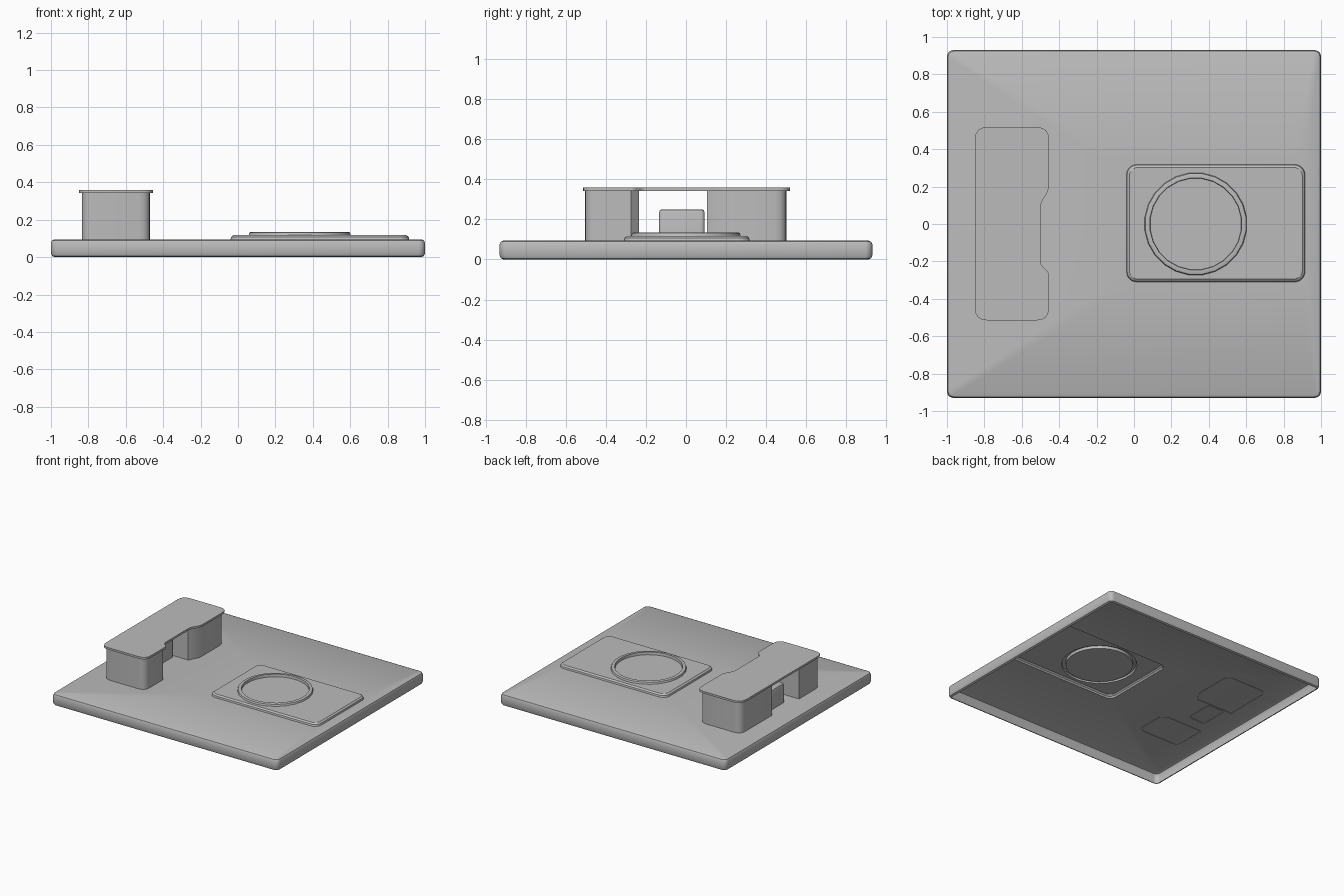
import bpy, bmesh, math
from mathutils import Vector

if "Cube" in bpy.data.objects:
    bpy.data.objects.remove(bpy.data.objects["Cube"])

grey = bpy.data.materials.new("mid_grey")
grey.diffuse_color = (0.5, 0.5, 0.5, 1)
grey.use_nodes = True
grey.node_tree.nodes["Principled BSDF"].inputs["Base Color"].default_value = grey.diffuse_color


def rounded_rect(x0, x1, y0, y1, r, z):
    """24-point counter-clockwise loop, starting at the +x +y corner."""
    centres = [(x1 - r, y1 - r), (x0 + r, y1 - r), (x0 + r, y0 + r), (x1 - r, y0 + r)]
    return [(cx + r * math.cos(math.radians(90 * i + 18 * k)),
             cy + r * math.sin(math.radians(90 * i + 18 * k)), z)
            for i, (cx, cy) in enumerate(centres) for k in range(6)]


def circle(cx, cy, r, z):
    return [(cx + r * math.cos(math.radians(15 * k + 7.5)),
             cy + r * math.sin(math.radians(15 * k + 7.5)), z) for k in range(24)]


def fillet(corners, steps=4):
    """Round the corners (x, y, radius) of a counter-clockwise outline."""
    out = []
    for i, (x, y, r) in enumerate(corners):
        p = Vector((x, y))
        if r == 0:
            out.append(p)
            continue
        a = p + (Vector(corners[i - 1][:2]) - p).normalized() * r
        b = p + (Vector(corners[(i + 1) % len(corners)][:2]) - p).normalized() * r
        for k in range(steps + 1):
            t = k / steps
            out.append(a * (1 - t) ** 2 + p * 2 * t * (1 - t) + b * t * t)
    return out


def loft(name, loops, cap_top=True, cap_bottom=False):
    bm = bmesh.new()
    rows = [[bm.verts.new(p) for p in loop] for loop in loops]
    n = len(rows[0])
    for a, b in zip(rows, rows[1:]):
        for i in range(n):
            j = (i + 1) % n
            bm.faces.new((a[i], a[j], b[j], b[i]))
    if cap_top:
        bm.faces.new(rows[-1])
    if cap_bottom:
        bm.faces.new(rows[0][::-1])
    me = bpy.data.meshes.new(name)
    bm.to_mesh(me)
    bm.free()
    me.materials.append(grey)
    ob = bpy.data.objects.new(name, me)
    bpy.context.collection.objects.link(ob)
    bpy.ops.object.select_all(action='DESELECT')
    ob.select_set(True)
    bpy.context.view_layer.objects.active = ob
    bpy.ops.object.shade_smooth_by_angle(angle=math.radians(32))
    return ob


def prism(name, outline, z0, z1, bottom=False):
    return loft(name, [[(p[0], p[1], z) for p in outline] for z in (z0, z1)], True, bottom)


# Base: hollow slab, open underneath, stepping up to a plate and a round rim
def slab(inset, z):
    return rounded_rect(-1 + inset, 1 - inset, -0.93 + inset, 0.93 - inset, 0.035 - inset * 0.5, z)


def plate(inset, z):
    return rounded_rect(-0.04 + inset, 0.915 - inset, -0.31 + inset, 0.318 - inset, 0.055 - inset * 0.5, z)


loft("base_slab", [
    slab(0.02, 0.0), slab(0.006, 0.006), slab(0, 0.02),
    slab(0, 0.075), slab(0.006, 0.089), slab(0.02, 0.095),
    plate(0, 0.095), plate(0.003, 0.108), plate(0.015, 0.118),
    circle(0.33, 0, 0.275, 0.118), circle(0.33, 0, 0.271, 0.132),
    circle(0.33, 0, 0.262, 0.135), circle(0.33, 0, 0.247, 0.134),
    circle(0.33, 0, 0.245, 0.113)])

# Two pillars
prism("front_pillar", fillet([
    (-0.835, -0.505, 0.06), (-0.47, -0.505, 0.06), (-0.47, -0.275, 0),
    (-0.51, -0.235, 0), (-0.835, -0.235, 0)]), 0.092, 0.343)
prism("back_pillar", fillet([
    (-0.835, 0.105, 0), (-0.515, 0.105, 0), (-0.47, 0.185, 0),
    (-0.47, 0.502, 0.06), (-0.835, 0.502, 0.06)]), 0.092, 0.343)

# Roof plate with a notch on its inner side
prism("roof_plate", fillet([
    (-0.85, -0.515, 0.065), (-0.455, -0.515, 0.065), (-0.455, -0.26, 0.015),
    (-0.5, -0.215, 0.015), (-0.5, 0.11, 0.03), (-0.455, 0.18, 0.03),
    (-0.455, 0.518, 0.065), (-0.85, 0.518, 0.065)]), 0.342, 0.358, True)

# Small block between the pillars
loft("centre_block", [
    rounded_rect(-0.78 + i, -0.635 - i, -0.134 + i, 0.093 - i, 0.02, z)
    for i, z in ((0, 0.092), (0, 0.235), (0.004, 0.246), (0.012, 0.25))])
